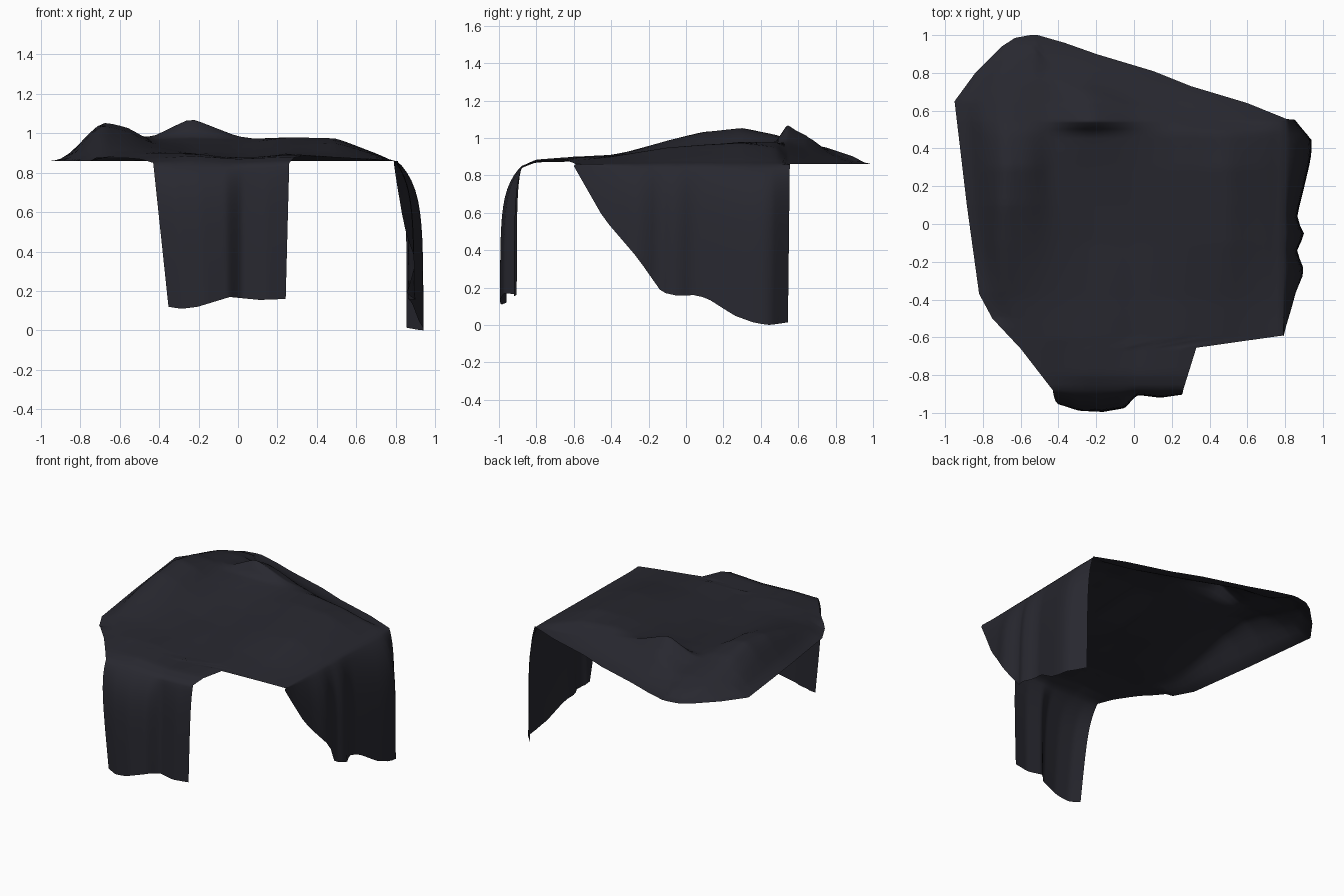
import bpy, bmesh, math

if "Cube" in bpy.data.objects:
    bpy.data.objects.remove(bpy.data.objects["Cube"])


def lerp_table(pts, t):
    """Piecewise-linear lookup in sorted (key, value) pairs."""
    if t <= pts[0][0]:
        return pts[0][1]
    for (a, va), (b, vb) in zip(pts, pts[1:]):
        if t <= b:
            return va + (vb - va) * (t - a) / (b - a)
    return pts[-1][1]


# Outline of the top: left and right x for each y
LEFT = [(-.88, -.43), (-.66, -.60), (-.5, -.75), (-.37, -.82), (.1, -.885),
        (.65, -.95), (.8, -.84), (.94, -.70), (.985, -.63), (1, -.55)]
RIGHT = [(-.88, .26), (-.655, .33), (-.59, .79), (.555, .81), (.64, .6), (.73, .3),
         (.81, .1), (.9, -.2), (.96, -.37), (1, -.51)]

# Rumpled height of the top, one row per y
XS = [-.95, -.83, -.69, -.56, -.44, -.24, 0, .25, .5, .8]
HEIGHT = [
    (-.88, [.85, .85, .85, .85, .85, .85, .84, .85, .85, .85]),
    (-.80, [.86, .86, .86, .865, .87, .885, .87, .88, .86, .86]),
    (-.60, [.86, .86, .87, .885, .90, .90, .87, .895, .88, .86]),
    (-.40, [.86, .88, .90, .91, .91, .895, .88, .905, .90, .86]),
    (-.10, [.86, .92, .99, .97, .935, .90, .90, .94, .95, .86]),
    (.10, [.86, .93, 1.04, 1.01, .95, .92, .92, .96, .965, .86]),
    (.30, [.86, .93, 1.06, 1.03, .96, .945, .945, .98, .975, .86]),
    (.48, [.86, .93, 1.02, 1.01, .97, .98, .97, .98, .95, .86]),
    (.54, [.86, .93, 1.0, .99, .98, 1.08, .985, .95, .91, .86]),
    (.75, [.86, .89, .94, .95, .94, .95, .91, .87, .86, .86]),
    (1.0, [.865] * 10)]


def height(x, y):
    return lerp_table([(k, lerp_table(list(zip(XS, row)), x)) for k, row in HEIGHT], y)


# Front flap: bottom edge height and fold depth along x
FRONT_Z = [(-.43, .12), (-.35, .11), (-.25, .12), (-.05, .17), (.12, .155), (.26, .16)]
FRONT_Y = [(-.43, -.96), (-.33, -.99), (-.2, -.995), (-.06, -.975), (.02, -.905), (.15, -.92), (.26, -.905)]
# Right flap: bottom edge height and fold depth along y
SIDE_Z = [(-.59, .85), (-.43, .57), (-.25, .36), (-.12, .175), (-.03, .155), (.05, .16),
          (.12, .145), (.27, .05), (.38, .01), (.46, 0), (.56, .015)]
SIDE_X = [(-.59, .80), (-.35, .86), (-.24, .905), (-.13, .86), (-.05, .905), (.04, .86),
          (.2, .90), (.35, .935), (.45, .945), (.50, .90), (.555, .855)]

bm = bmesh.new()
COLS, STEPS = 44, 14

# Top sheet: rows at every key y plus regular steps
ys = sorted({k for k, _ in LEFT + RIGHT + HEIGHT} | {round(-.85 + .045 * i, 3) for i in range(41)})
rows = []
for y in ys:
    x0, x1 = lerp_table(LEFT, y), lerp_table(RIGHT, y)
    row = []
    for i in range(COLS + 1):
        x = x0 + (x1 - x0) * i / COLS
        edge = min((x - x0) / .12, (x1 - x) / .08, (1 - y) / .1, 1)
        if y > .5:
            # the back hem lies level, so fade by the distance to the slanting edge
            edge = min(edge, (.8 - .33 * (x - .1) - y) / .22 if x > -.5 else 1)
        edge = 1 if y < -.5 else max(edge, 0)
        row.append(bm.verts.new((x, y, .86 + (height(x, y) - .86) * edge)))
    rows.append(row)


def skin(strips):
    for a, b in zip(strips, strips[1:]):
        for i in range(len(a) - 1):
            bm.faces.new((a[i], a[i + 1], b[i + 1], b[i]))


def drop(edge, place):
    """Hang a flap from a row of edge vertices."""
    strips = [edge]
    for k in range(1, STEPS + 1):
        t = (k / STEPS) ** 1.4
        strips.append([bm.verts.new(place(v.co, t)) for v in edge])
    skin(strips)


def place_front(c, t):
    z = c.z + (lerp_table(FRONT_Z, c.x) - c.z) * t
    out = 1 - math.exp((z - c.z) * 9)
    x = c.x * (1 - t * (.18 if c.x < 0 else .07))
    return x, c.y + (lerp_table(FRONT_Y, c.x) - c.y) * out, z


def place_side(c, t):
    z = c.z + (lerp_table(SIDE_Z, c.y) - c.z) * t
    out = 1 - math.exp((z - c.z) * 8)
    return c.x + (lerp_table(SIDE_X, c.y) - c.x) * out, c.y - .01 * t, z


skin(rows)
drop(rows[0], place_front)
drop([r[-1] for r, y in zip(rows, ys) if -.591 < y < .556], place_side)

bmesh.ops.remove_doubles(bm, verts=bm.verts, dist=.0005)
bmesh.ops.recalc_face_normals(bm, faces=bm.faces)
top = max(bm.faces, key=lambda f: f.calc_area() * abs(f.normal.z))
if top.normal.z < 0:
    bmesh.ops.reverse_faces(bm, faces=bm.faces)
# Soften the fold lines a little
bmesh.ops.smooth_vert(bm, verts=[v for v in bm.verts if not v.is_boundary], factor=.5,
                      use_axis_x=True, use_axis_y=True, use_axis_z=True)

mesh = bpy.data.meshes.new("draped_cloth")
bm.to_mesh(mesh)
bm.free()
cloth = bpy.data.objects.new("draped_cloth", mesh)
bpy.context.collection.objects.link(cloth)

# One dark slate cloth colour
mat = bpy.data.materials.new("dark slate cloth")
mat.diffuse_color = (.021, .021, .029, 1)
mat.use_nodes = True
mat.node_tree.nodes["Principled BSDF"].inputs["Base Color"].default_value = mat.diffuse_color
mesh.materials.append(mat)

bpy.context.view_layer.objects.active = cloth
cloth.select_set(True)
bpy.ops.object.shade_smooth_by_angle(angle=math.radians(60))
